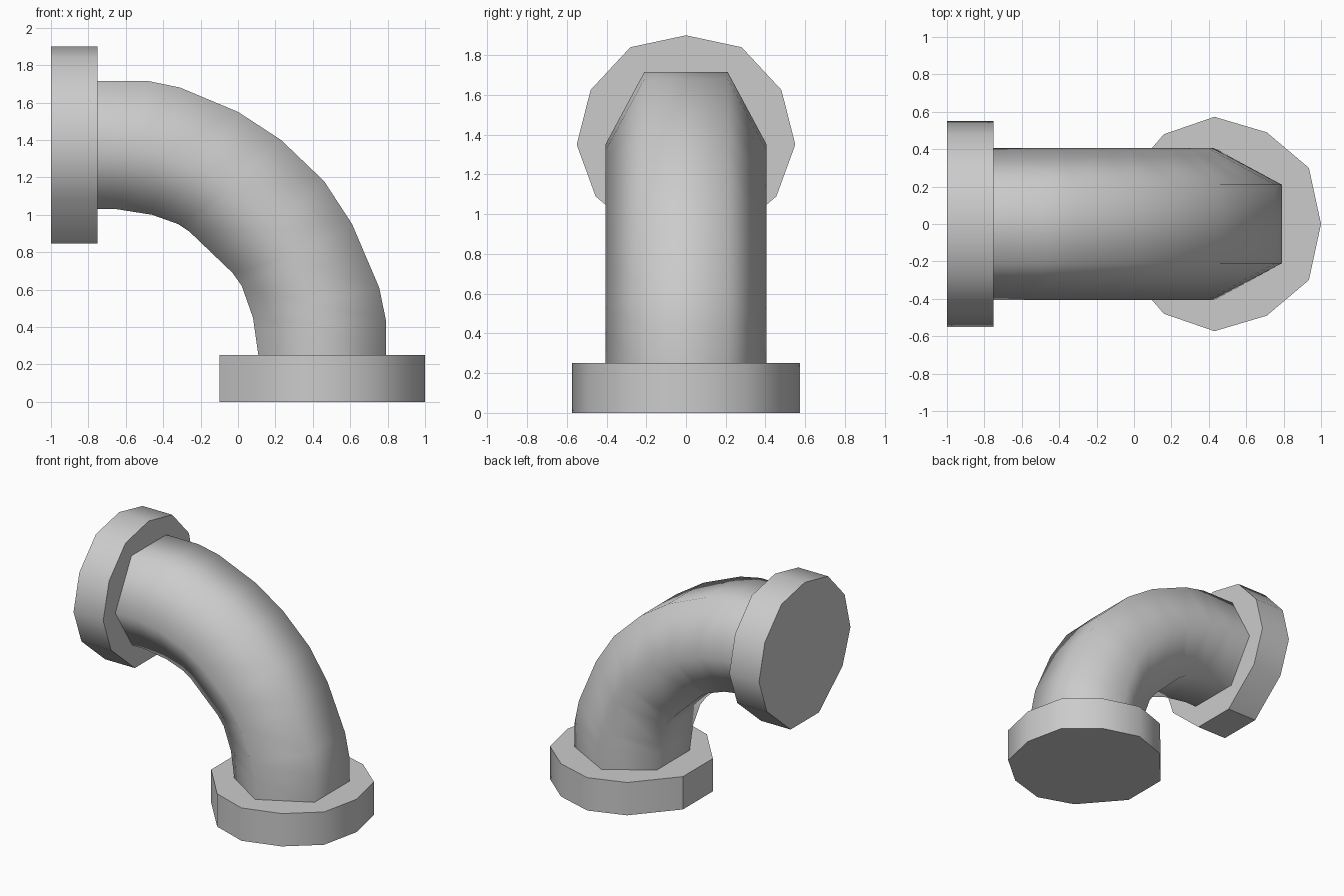
import bpy, bmesh, math
from mathutils import Vector

if "Cube" in bpy.data.objects:
    bpy.data.objects.remove(bpy.data.objects["Cube"])


def finish(name, bm, angle):
    bmesh.ops.recalc_face_normals(bm, faces=bm.faces[:])
    mesh = bpy.data.meshes.new(name)
    bm.to_mesh(mesh)
    bm.free()
    ob = bpy.data.objects.new(name, mesh)
    bpy.context.collection.objects.link(ob)
    bpy.ops.object.select_all(action='DESELECT')
    ob.select_set(True)
    bpy.context.view_layer.objects.active = ob
    bpy.ops.object.shade_smooth_by_angle(angle=math.radians(angle))
    return ob


def flange(name, half, place, depth):
    # half profile (outward, sideways) mirrored across y, then extruded
    ring = half + [(u, -v) for u, v in reversed(half) if v > 0]
    bm = bmesh.new()
    face = bm.faces.new([bm.verts.new(place(u, v)) for u, v in ring])
    geo = bmesh.ops.extrude_face_region(bm, geom=[face], use_keep_orig=True)
    moved = [g for g in geo['geom'] if isinstance(g, bmesh.types.BMVert)]
    bmesh.ops.translate(bm, verts=moved, vec=depth)
    return finish(name, bm, 40)


# Eleven-sided flanges
flange("bottom_flange",
       [(.57, 0), (.505, .30), (.28, .49), (0, .573), (-.27, .48), (-.53, .18)],
       lambda u, v: (.43 + u, v, 0), (0, 0, .25))
flange("side_flange",
       [(.55, 0), (.49, .28), (.275, .48), (0, .55), (-.26, .455), (-.505, .17)],
       lambda u, v: (-1, v, 1.35 + u), (.25, 0, 0))

# Six-sided elbow pipe lofted between outer and inner bend lines (x, z)
outer = [(-.76, 1.715), (-.48, 1.715), (-.31, 1.68), (0, 1.55), (.23, 1.40),
         (.46, 1.18), (.61, .95), (.755, .61), (.79, .44), (.79, .24)]
inner = [(-.76, 1.03), (-.65, 1.03), (-.46, 1.0), (-.32, .95), (-.26, .91),
         (-.03, .69), (.02, .62), (.08, .45), (.09, .38), (.11, .24)]
bm = bmesh.new()
rings = []
for o, i in zip(outer, inner):
    o, i = Vector((o[0], 0, o[1])), Vector((i[0], 0, i[1]))
    m = i.lerp(o, .47)
    section = [(o, .21), (m, .405), (i, .20), (i, -.20), (m, -.405), (o, -.21)]
    rings.append([bm.verts.new(p + Vector((0, y, 0))) for p, y in section])
for a, b in zip(rings, rings[1:]):
    for k in range(6):
        n = (k + 1) % 6
        bm.faces.new((a[k], a[n], b[n], b[k]))
finish("elbow_pipe", bm, 89)
